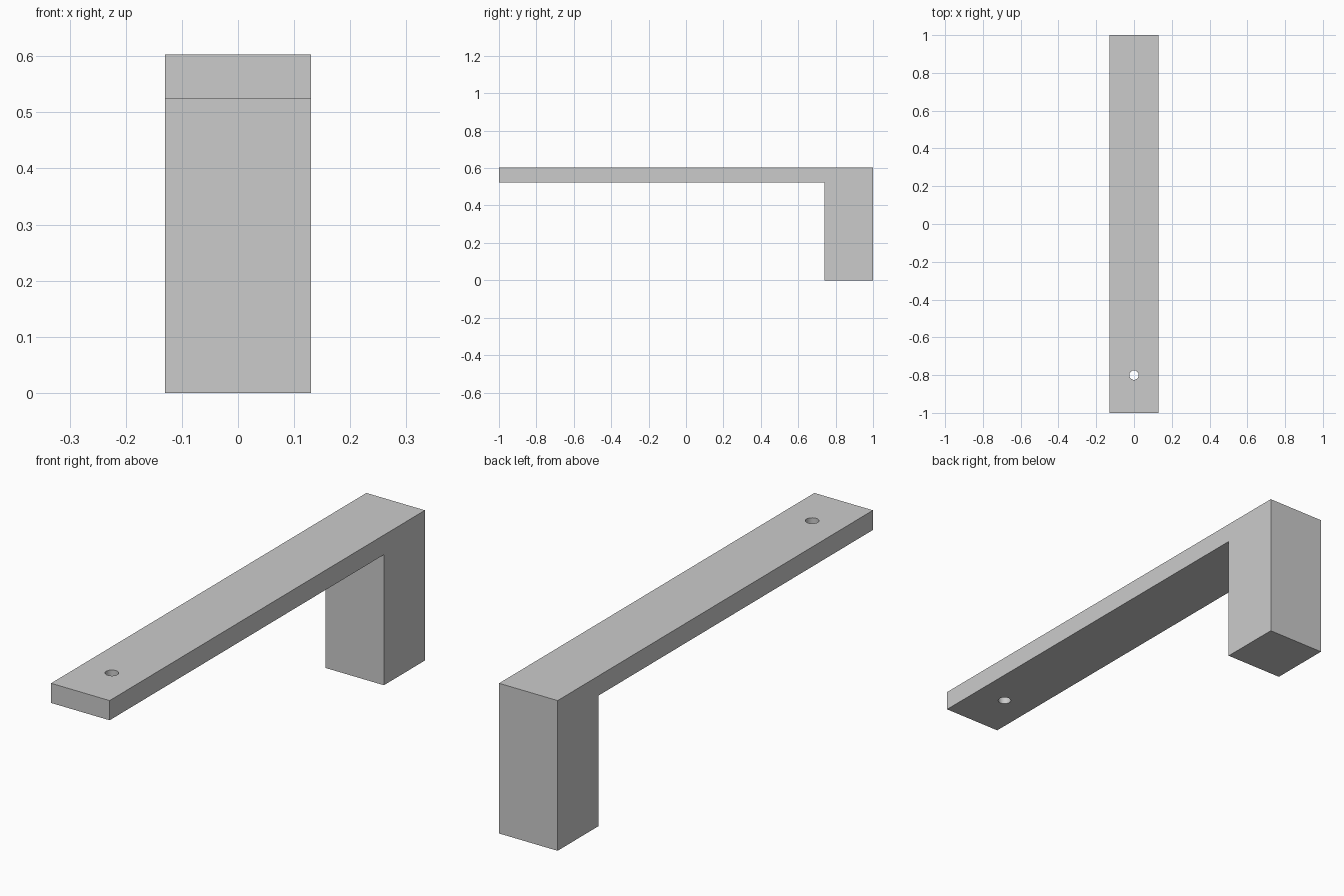
import bpy
import bmesh
from mathutils import Matrix, Vector

cube = bpy.data.objects.get("Cube")
if cube:
    bpy.data.objects.remove(cube, do_unlink=True)

HALF_WIDTH = 0.13
HEIGHT = 0.603
ARM_BOTTOM = 0.524
LEG_FRONT = 0.74
HOLE_Y = -0.8
HOLE_RADIUS = 0.025

grey = bpy.data.materials.new("plain grey")
grey.use_nodes = True
colour = (0.6, 0.6, 0.6, 1)
grey.diffuse_color = colour
grey.node_tree.nodes["Principled BSDF"].inputs["Base Color"].default_value = colour


def add_object(name, bm):
    bmesh.ops.recalc_face_normals(bm, faces=bm.faces)
    mesh = bpy.data.meshes.new(name)
    bm.to_mesh(mesh)
    bm.free()
    mesh.materials.append(grey)
    obj = bpy.data.objects.new(name, mesh)
    bpy.context.collection.objects.link(obj)
    return obj


# Arm and leg: one L-shaped side profile, extruded across the width
profile = [(-1, ARM_BOTTOM), (LEG_FRONT, ARM_BOTTOM), (LEG_FRONT, 0),
           (1, 0), (1, HEIGHT), (-1, HEIGHT)]
bm = bmesh.new()
side = bm.faces.new([bm.verts.new((-HALF_WIDTH, y, z)) for y, z in profile])
extruded = bmesh.ops.extrude_face_region(bm, geom=[side], use_keep_orig=True)
bmesh.ops.translate(bm, vec=Vector((2 * HALF_WIDTH, 0, 0)),
                    verts=[v for v in extruded["geom"] if isinstance(v, bmesh.types.BMVert)])
bracket = add_object("bracket", bm)

# Round hole through the free end of the arm
bm = bmesh.new()
bmesh.ops.create_cone(bm, cap_ends=True, segments=32, radius1=HOLE_RADIUS,
                      radius2=HOLE_RADIUS, depth=0.3,
                      matrix=Matrix.Translation((0, HOLE_Y, (ARM_BOTTOM + HEIGHT) / 2)))
cutter = add_object("hole_cutter", bm)
cutter.hide_render = True
cutter.hide_set(True)

hole = bracket.modifiers.new("hole", 'BOOLEAN')
hole.operation = 'DIFFERENCE'
hole.solver = 'EXACT'
hole.object = cutter

# Smooth hole wall, sharp edges elsewhere
bpy.ops.object.select_all(action='DESELECT')
bracket.select_set(True)
bpy.context.view_layer.objects.active = bracket
bpy.ops.object.modifier_apply(modifier=hole.name)
bpy.ops.object.shade_smooth_by_angle()
bpy.data.objects.remove(cutter, do_unlink=True)
